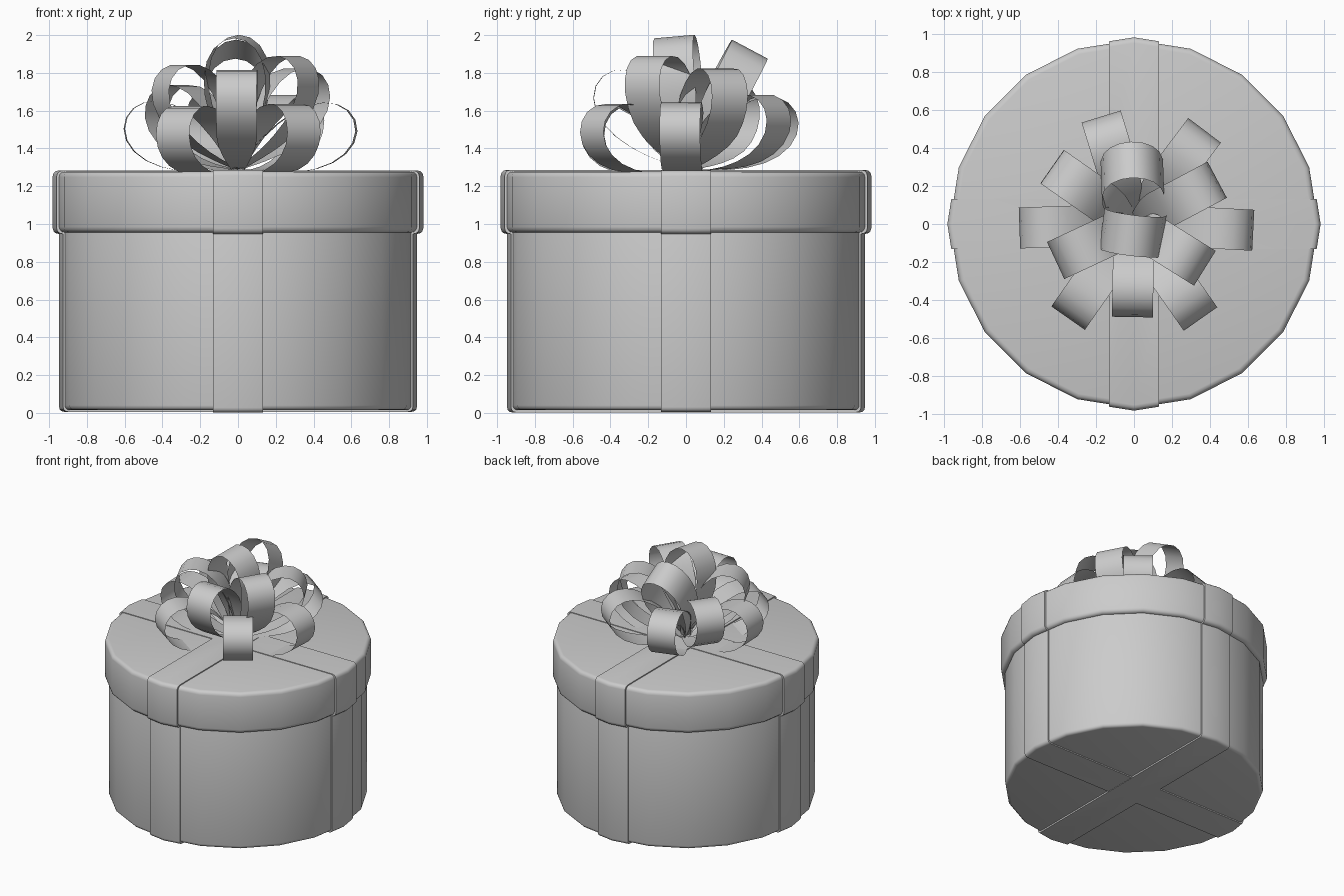
import bpy, bmesh
from math import sin, cos, pi, radians
from mathutils import Matrix, Vector

if "Cube" in bpy.data.objects:
    bpy.data.objects.remove(bpy.data.objects["Cube"])

SIDES = 20
BOW_BASE = Vector((0, 0, 1.29))

grey = bpy.data.materials.new("plain_grey")
grey.use_nodes = True
grey.diffuse_color = (0.6, 0.6, 0.6, 1)
grey.node_tree.nodes["Principled BSDF"].inputs["Base Color"].default_value = (0.6, 0.6, 0.6, 1)


def finish(bm, name, angle=35):
    mesh = bpy.data.meshes.new(name)
    bm.to_mesh(mesh)
    bm.free()
    mesh.materials.append(grey)
    obj = bpy.data.objects.new(name, mesh)
    bpy.context.collection.objects.link(obj)
    bpy.ops.object.select_all(action="DESELECT")
    obj.select_set(True)
    bpy.context.view_layer.objects.active = obj
    bpy.ops.object.shade_smooth_by_angle(angle=radians(angle))
    return obj


def drum(radius, low, high, round_by):
    """Closed many-sided drum with rounded rims, turned from a profile."""
    bm = bmesh.new()
    arc = [radians(a) for a in (0, 30, 60, 90)]
    inner = radius - round_by
    profile = [(0, low)]
    profile += [(inner + round_by * sin(a), low + round_by * (1 - cos(a))) for a in arc]
    profile += [(inner + round_by * cos(a), high - round_by * (1 - sin(a))) for a in arc]
    profile.append((0, high))
    verts = [bm.verts.new((r, 0, z)) for r, z in profile]
    edges = [bm.edges.new(pair) for pair in zip(verts, verts[1:])]
    bmesh.ops.spin(bm, geom=verts + edges, cent=(0, 0, 0), axis=(0, 0, 1),
                   angle=2 * pi, steps=SIDES)
    bmesh.ops.remove_doubles(bm, verts=bm.verts, dist=0.0005)
    bmesh.ops.recalc_face_normals(bm, faces=bm.faces)
    return bm


def band(name, across, radius, low, high, round_by):
    """Ribbon wrapped round a drum: a slice of a slightly larger drum."""
    bm = drum(radius, low, high, round_by)
    for side in (1, -1):
        normal = Vector(across) * side
        geom = bm.verts[:] + bm.edges[:] + bm.faces[:]
        bmesh.ops.bisect_plane(bm, geom=geom, plane_co=normal * 0.132,
                               plane_no=normal, clear_outer=True)
        bmesh.ops.holes_fill(bm, edges=[e for e in bm.edges if e.is_boundary])
    bmesh.ops.recalc_face_normals(bm, faces=bm.faces)
    finish(bm, name)


def bow_loop(name, azimuth, rise, length, half_depth=0.165, width=0.215, spin=0):
    """Teardrop ribbon loop pinched at the middle of the bow."""
    turn = (Matrix.Rotation(radians(azimuth), 3, "Z")
            @ Matrix.Rotation(radians(90 - rise), 3, "Y")
            @ Matrix.Rotation(radians(spin), 3, "Z"))
    bm = bmesh.new()
    steps = 22
    rows = []
    for i in range(steps + 1):
        t = 2 * pi * i / steps
        along = length * (1 - cos(t)) / 2
        out = half_depth / 0.77 * sin(t) * abs(sin(t / 2))
        half = width / 2 * min(1, 0.35 + 1.3 * along / length)
        rows.append([bm.verts.new(BOW_BASE + turn @ Vector((out, s * half, along)))
                     for s in (-1, 1)])
    for a, b in zip(rows, rows[1:]):
        bm.faces.new((a[0], a[1], b[1], b[0]))
    finish(bm, name, 60)


# Box and lid
finish(drum(0.938, 0.015, 1.0, 0.025), "box_body")
finish(drum(0.968, 0.955, 1.278, 0.03), "box_lid")

# Crossed ribbon bands
for label, across, lift in (("front_to_back", (1, 0, 0), 0.003), ("side_to_side", (0, 1, 0), 0)):
    band("body_ribbon_" + label, across, 0.947, 0.006 - lift, 0.99, 0.025)
    band("lid_ribbon_" + label, across, 0.981, 0.948, 1.283 + lift, 0.03)

# Lower ring of bow loops: azimuth, rise, length
for i, (azimuth, rise, length) in enumerate((
        (-3, 23, 0.67), (182, 25, 0.65), (-125, 22, 0.64),
        (-55, 23, 0.65), (107, 28, 0.65), (53, 28, 0.68))):
    bow_loop(f"lower_bow_loop_{i + 1}", azimuth, rise, length)

# Upper ring of bow loops
for i, (azimuth, rise, length) in enumerate((
        (-91, 48, 0.66), (-32, 57, 0.69), (-155, 53, 0.66),
        (145, 38, 0.63), (28, 48, 0.67))):
    bow_loop(f"upper_bow_loop_{i + 1}", azimuth, rise, length)

# Crown loops, turned so they open sideways
bow_loop("crown_loop_front", -97, 85, 0.705, spin=90)
bow_loop("crown_loop_back", 92, 62, 0.72, spin=90)
